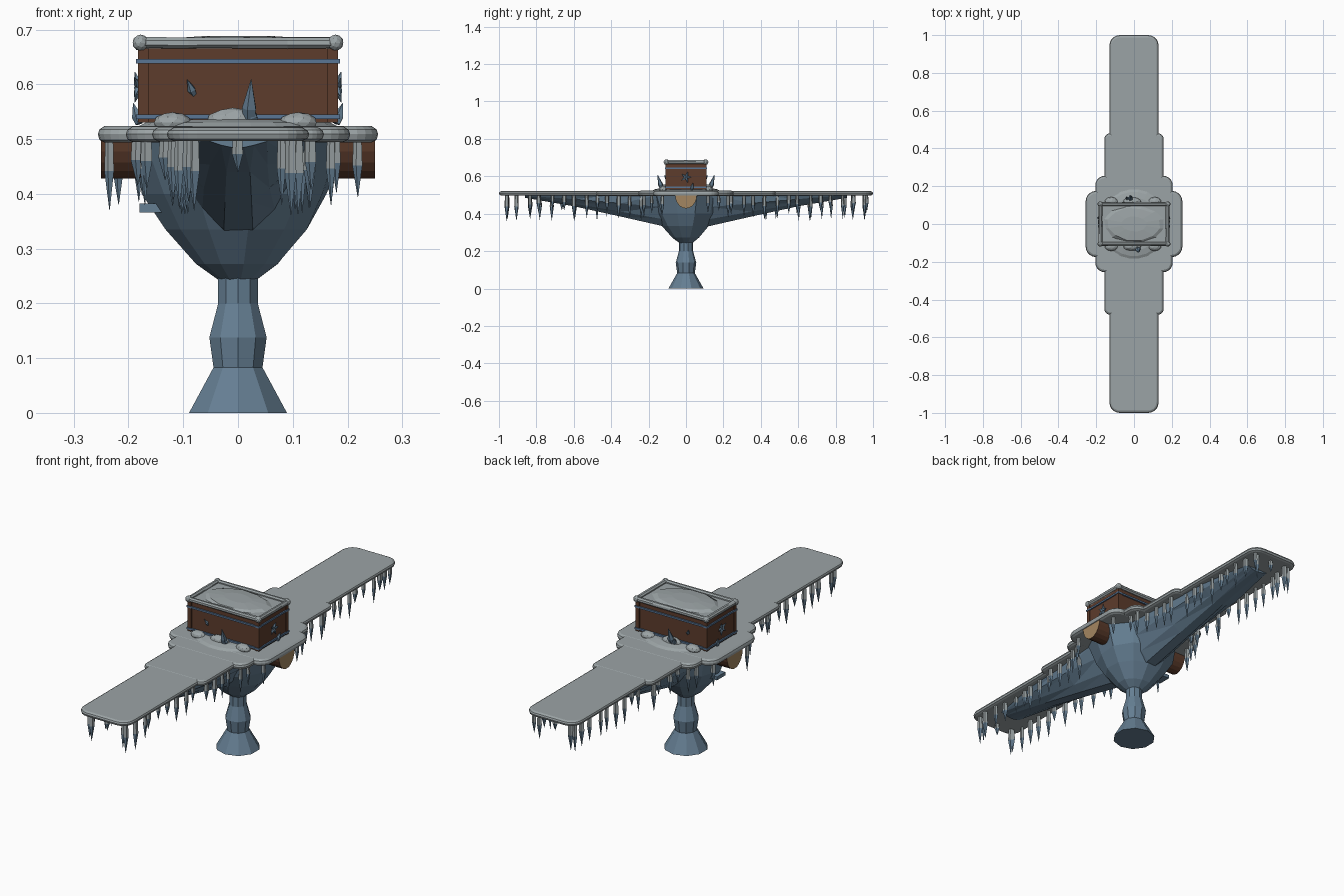
import bpy, bmesh, math, random
from mathutils import Vector, Matrix

random.seed(4)
if "Cube" in bpy.data.objects:
    bpy.data.objects.remove(bpy.data.objects["Cube"])


def material(name, r, g, b):
    m = bpy.data.materials.new(name)
    m.use_nodes = True
    m.diffuse_color = (r, g, b, 1)
    m.node_tree.nodes["Principled BSDF"].inputs["Base Color"].default_value = (r, g, b, 1)
    return m


SNOW = material("snow grey", 0.33, 0.37, 0.38)
ICE = material("ice blue", 0.13, 0.21, 0.29)
WOOD = material("dark wood", 0.11, 0.045, 0.025)
TAN = material("cut wood", 0.37, 0.24, 0.12)
TRIM = material("blue trim", 0.10, 0.18, 0.30)


def finish(name, bm, *mats):
    bmesh.ops.recalc_face_normals(bm, faces=bm.faces)
    me = bpy.data.meshes.new(name)
    bm.to_mesh(me)
    bm.free()
    ob = bpy.data.objects.new(name, me)
    bpy.context.collection.objects.link(ob)
    for m in mats:
        me.materials.append(m)
    return ob


def loft(bm, rings):
    """Skin closed rings of points and cap both ends."""
    loops = [[bm.verts.new(p) for p in ring] for ring in rings]
    n = len(loops[0])
    for a, b in zip(loops, loops[1:]):
        for i in range(n):
            j = (i + 1) % n
            bm.faces.new((a[i], a[j], b[j], b[i]))
    bm.faces.new(loops[0])
    bm.faces.new(loops[-1])


def lathe(bm, profile, sides, centre=(0, 0, 0), tilt=None, jitter=0):
    tilt = tilt or Matrix.Identity(3)
    rings = []
    for r, z in profile:
        ring = []
        for i in range(sides):
            a = math.tau * (i + 0.5) / sides
            rr = r * (1 + random.uniform(-jitter, jitter))
            ring.append(Vector(centre) + tilt @ Vector((rr * math.cos(a), rr * math.sin(a), z)))
        rings.append(ring)
    loft(bm, rings)


def box(bm, centre, size):
    mat = Matrix.Translation(centre) @ Matrix.Diagonal((*size, 1))
    bmesh.ops.create_cube(bm, size=1, matrix=mat)


def rounded_slab(name, hx, hy, radius, z0, z1, mat):
    bm = bmesh.new()

    def ring(inset, z):
        pts = []
        for q, (sx, sy) in enumerate(((1, 1), (-1, 1), (-1, -1), (1, -1))):
            for k in range(6):
                a = math.pi / 2 * (q + k / 5)
                r = radius - inset
                pts.append((sx * (hx - radius) + r * math.cos(a),
                            sy * (hy - radius) + r * math.sin(a), z))
        return pts

    t = z1 - z0
    loft(bm, [ring(0.012, z0), ring(0.003, z0 + t * 0.15), ring(0, z0 + t * 0.5),
              ring(0.003, z0 + t * 0.8), ring(0.012, z1)])
    return finish(name, bm, mat)


# Snow-covered deck in stepped widths
STEPS = [("deck_long", 0.13, 1.0, 0.055), ("deck_step", 0.157, 0.48, 0.03),
         ("deck_wide", 0.205, 0.255, 0.05), ("deck_centre", 0.256, 0.175, 0.055)]
for k, (name, hx, hy, rad) in enumerate(STEPS):
    rounded_slab(name, hx, hy, rad, 0.497 - k * 0.001, 0.521 + k * 0.001, SNOW)

# Low snow mound beneath the chest
bm = bmesh.new()
lathe(bm, [(0.19, 0.52), (0.17, 0.53), (0.14, 0.536)], 24)
finish("snow_mound", bm, SNOW)

# Pedestal and faceted ice bowl
bm = bmesh.new()
lathe(bm, [(0.094, 0), (0.047, 0.083), (0.055, 0.138), (0.038, 0.2), (0.038, 0.26)], 10)
finish("pedestal", bm, ICE)

bm = bmesh.new()
lathe(bm, [(0.022, 0.233), (0.073, 0.272), (0.127, 0.335), (0.168, 0.4), (0.2, 0.5)],
      11, jitter=0.05)
finish("ice_bowl", bm, ICE)

# Ice keel running under the deck
stations = [(0.86, 0.06, 0.485), (0.6, 0.105, 0.44), (0.35, 0.12, 0.385), (0.13, 0.13, 0.335)]
stations += [(0, 0.12, 0.31)] + [(-y, w, z) for y, w, z in reversed(stations)]
section = [(-1, 0), (-0.85, 0.4), (-0.5, 0.78), (-0.2, 1), (0.2, 1), (0.5, 0.78), (0.85, 0.4), (1, 0)]
bm = bmesh.new()
loft(bm, [[(u * w * random.uniform(0.94, 1.06), y, 0.503 + (z - 0.503) * d)
           for u, d in section] for y, w, z in stations])
bmesh.ops.triangulate(bm, faces=bm.faces)
finish("ice_keel", bm, ICE)


# Icicles along both edges, grey at the root and blue at the tip
def icicle(bm, x, y, length):
    r = random.uniform(0.009, 0.013)
    lathe(bm, [(r * 0.8, 0.505), (r, 0.5 - length * 0.45), (0.0005, 0.5 - length)], 5, (x, y, 0))


def edge(y):
    return max(hx for _, hx, hy, _ in STEPS if abs(y) <= hy - 0.02 or hy == 1)


bm = bmesh.new()
for side in (-1, 1):
    for i in range(33):
        y = -0.96 + i * 0.06 + random.uniform(-0.01, 0.01)
        if abs(y) < 0.07:
            continue
        icicle(bm, side * (edge(y) - random.uniform(0.02, 0.04)), y, random.uniform(0.07, 0.14))
for end in (-1, 1):
    for x, length in ((-0.08, 0.13), (0, 0.06), (0.08, 0.12)):
        icicle(bm, x, end * 0.955, length)
    for x in (-0.17, 0.17):
        icicle(bm, x, end * 0.225, 0.12)
for f in bm.faces:
    zs = [v.co.z for v in f.verts]
    f.material_index = 1 if min(zs) < 0.5 and max(zs) < 0.49 else 0
finish("icicles", bm, SNOW, ICE)

# Half-round log crossing under the deck
bm = bmesh.new()
arc = [(0.058 * math.cos(math.pi * k / 10), 0.5 - 0.072 * math.sin(math.pi * k / 10))
       for k in range(11)]
loft(bm, [[(x, y, z) for y, z in arc] for x in (-0.25, 0.25)])
for f in bm.faces:
    f.normal_update()
    f.material_index = 1 if abs(f.normal.x) > 0.9 else 0
finish("cross_log", bm, WOOD, TAN)

# Wooden chest with corner posts
bm = bmesh.new()
box(bm, (0, 0, 0.598), (0.36, 0.21, 0.136))
for sx in (-1, 1):
    for sy in (-1, 1):
        box(bm, (sx * 0.173, sy * 0.1, 0.598), (0.02, 0.018, 0.136))
finish("chest", bm, WOOD)

# Trim bands around the chest
bm = bmesh.new()
for z in (0.541, 0.642):
    box(bm, (0, 0, z), (0.372, 0.224, 0.008))
finish("trim_bands", bm, TRIM)

# Snowy chest top: sunken mound, rim rolls and corner lumps
bm = bmesh.new()
box(bm, (0, 0, 0.669), (0.36, 0.21, 0.012))
lathe(bm, [(0.1, 0.672), (0.085, 0.683), (0.04, 0.688)], 12, jitter=0.06)
for v in bm.verts[8:]:
    v.co.x *= 1.65
for s in (-1, 1):
    for along_x in (True, False):
        turn = Matrix.Rotation(math.pi / 2, 3, 'Y' if along_x else 'X')
        half = 0.18 if along_x else 0.105
        c = (0, s * 0.105, 0.676) if along_x else (s * 0.178, 0, 0.676)
        lathe(bm, [(0.011, half * t) for t in (-1, -0.5, 0, 0.5, 1)], 8, c, turn, 0.1)
    for t in (-1, 1):
        m = Matrix.Translation((s * 0.178, t * 0.105, 0.676))
        bmesh.ops.create_icosphere(bm, subdivisions=2, radius=0.015, matrix=m)
finish("chest_snow", bm, SNOW)


# Ice crystals growing around the chest
def crystal(bm, base, direction, length, r):
    tilt = Vector((0, 0, 1)).rotation_difference(Vector(direction)).to_matrix()
    lathe(bm, [(r * 0.7, 0), (r, length * 0.35), (0.0005, length)], 5, base, tilt)


bm = bmesh.new()
for s in (-1, 1):
    crystal(bm, (0.02 * -s, s * 0.128, 0.528), (0.05, s * 0.3, 1), 0.085, 0.014)
    crystal(bm, (-0.03 * s, s * 0.125, 0.528), (-0.3, s * 0.5, 1), 0.045, 0.011)
    crystal(bm, (s * 0.18, 0.03, 0.528), (s * 0.3, 0.2, 1), 0.04, 0.01)
    crystal(bm, (-0.08, s * 0.1, 0.58), (-0.4, s * 0.5, 0.9), 0.035, 0.008)
    for k in range(5):
        a = math.tau * k / 5
        crystal(bm, (s * 0.181, 0, 0.595), (s * 0.25, math.cos(a), math.sin(a)), 0.03, 0.007)
finish("ice_crystals", bm, ICE)

# Snow drifts at the foot of the chest
bm = bmesh.new()
for s in (-1, 1):
    for x, w in ((-0.01, 0.05), (0.11, 0.035), (-0.12, 0.035)):
        m = Matrix.Translation((x, s * 0.118, 0.53)) @ Matrix.Diagonal((w, 0.025, w * 0.55, 1))
        bmesh.ops.create_icosphere(bm, subdivisions=2, radius=1, matrix=m)
finish("snow_drifts", bm, SNOW)

# Small ice shelf on one side of the bowl
bm = bmesh.new()
box(bm, (-0.145, 0, 0.374), (0.07, 0.06, 0.016))
finish("ice_shelf", bm, ICE)
